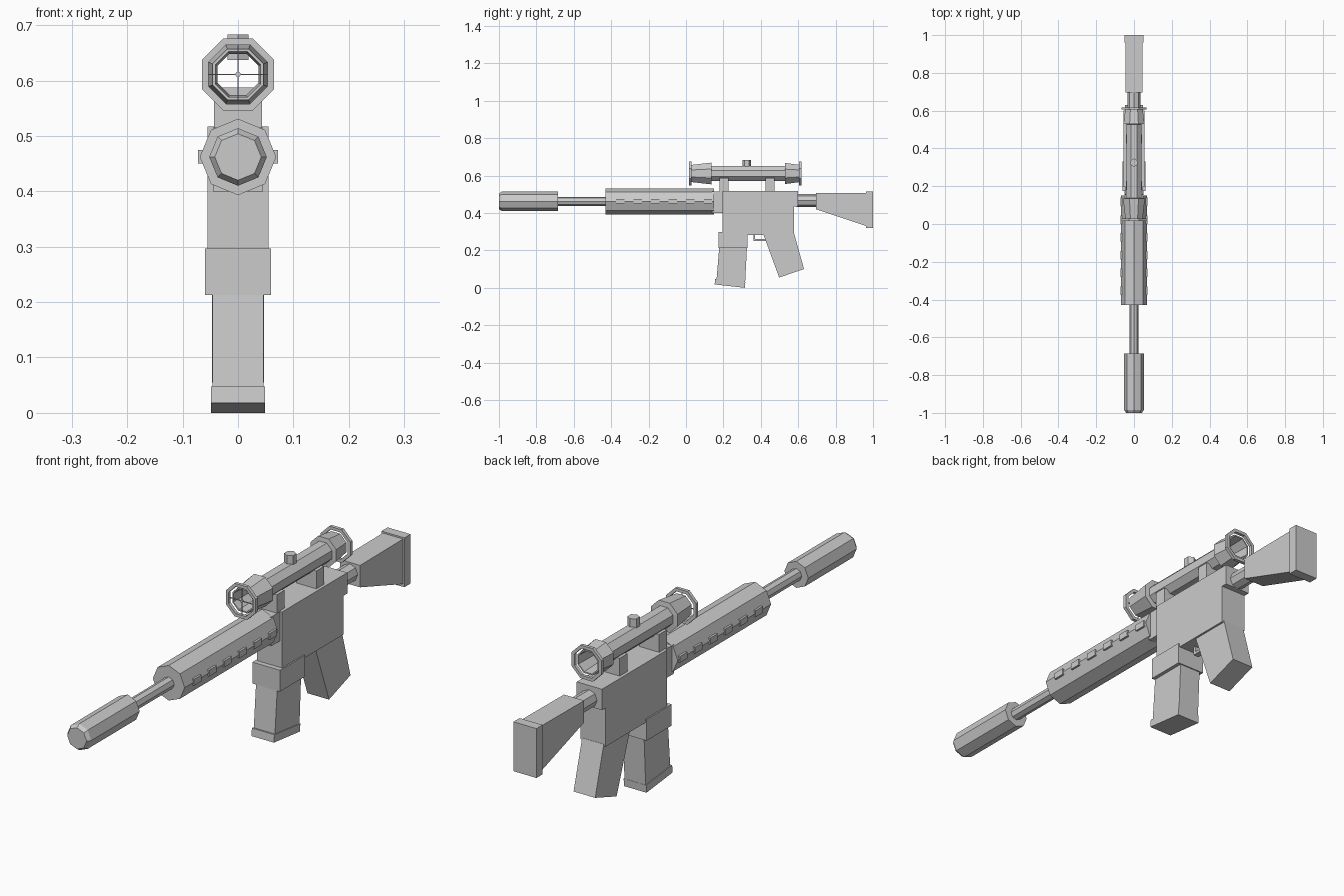
import bpy, math

if "Cube" in bpy.data.objects:
    bpy.data.objects.remove(bpy.data.objects["Cube"])

grey = bpy.data.materials.new("mid_grey")
grey.diffuse_color = (0.6, 0.6, 0.6, 1)
grey.use_nodes = True
grey.node_tree.nodes["Principled BSDF"].inputs["Base Color"].default_value = grey.diffuse_color


def make(name, verts, faces):
    mesh = bpy.data.meshes.new(name)
    mesh.from_pydata(verts, [], faces)
    mesh.update()
    mesh.materials.append(grey)
    ob = bpy.data.objects.new(name, mesh)
    bpy.context.collection.objects.link(ob)
    return ob


def slab(name, profile, hw):
    """Side profile of (y, z) points, counter-clockwise, widened to +-hw in x."""
    n = len(profile)
    verts = [(-hw, y, z) for y, z in profile] + [(hw, y, z) for y, z in profile]
    faces = [tuple(reversed(range(n))), tuple(range(n, 2 * n))]
    faces += [(i, (i + 1) % n, n + (i + 1) % n, n + i) for i in range(n)]
    return make(name, verts, faces)


def box(name, y0, y1, z0, z1, hw):
    return slab(name, [(y0, z0), (y1, z0), (y1, z1), (y0, z1)], hw)


def lathe(name, rings, cz, sides=8, turn=0.0, closed=False):
    """Rings of (y, radius) about the y axis; closed joins last ring to first."""
    verts, faces = [], []
    for y, r in rings:
        for k in range(sides):
            a = turn + 2 * math.pi * k / sides
            verts.append((r * math.cos(a), y, cz + r * math.sin(a)))
    m = len(rings)
    for j in range(m if closed else m - 1):
        for k in range(sides):
            a, b = j * sides, ((j + 1) % m) * sides
            k2 = (k + 1) % sides
            faces.append((a + k, b + k, b + k2, a + k2))
    if not closed:
        faces.append(tuple(range(sides)))
        faces.append(tuple(reversed(range((m - 1) * sides, m * sides))))
    return make(name, verts, faces)


# Barrel line
BZ = 0.462
lathe("muzzle_tube", [(-1, 0.042), (-0.985, 0.052), (-0.685, 0.052)], BZ)
lathe("barrel", [(-0.70, 0.024), (-0.42, 0.024)], BZ)
lathe("handguard", [(-0.43, 0.069), (0.15, 0.069)], BZ)
box("barrel_collar", 0.14, 0.20, 0.40, 0.515, 0.045)
for i in range(6):
    y = -0.375 + i * 0.094
    box("handguard_stud", y, y + 0.045, 0.45, 0.475, 0.072)

# Receiver and lower parts
slab("receiver", [(0.195, 0.283), (0.577, 0.283), (0.577, 0.435),
                  (0.60, 0.435), (0.60, 0.517), (0.195, 0.517)], 0.055)
box("magazine_well", 0.175, 0.33, 0.213, 0.297, 0.06)
slab("magazine", [(0.163, 0.04), (0.316, 0.025), (0.326, 0.22), (0.178, 0.22)], 0.046)
slab("magazine_base", [(0.153, 0.018), (0.315, 0.0), (0.317, 0.03), (0.156, 0.048)], 0.049)
slab("grip", [(0.498, 0.055), (0.631, 0.10), (0.578, 0.29), (0.412, 0.29)], 0.047)
box("trigger_guard_bottom", 0.36, 0.43, 0.25, 0.26, 0.012)
box("trigger_guard_front", 0.36, 0.37, 0.25, 0.285, 0.012)

# Stock
lathe("stock_tube", [(0.59, 0.034), (0.71, 0.034)], 0.467)
slab("stock", [(0.695, 0.42), (0.965, 0.33), (0.965, 0.508), (0.695, 0.506)], 0.044)
box("butt_pad", 0.962, 1.0, 0.32, 0.514, 0.05)

# Hollow scope: tube, tapered bells, end rings
SZ, FLAT = 0.611, math.pi / 8
K = 1 / math.cos(FLAT)
outer = [(0.03, 0.046), (0.135, 0.058), (0.137, 0.039), (0.528, 0.039),
         (0.53, 0.056), (0.608, 0.046)]
inner = [(0.608, 0.041), (0.53, 0.037), (0.135, 0.037), (0.03, 0.041)]
lathe("scope_tube", [(y, r * K) for y, r in outer + inner], SZ, 8, FLAT, True)
for y in (0.017, 0.605):
    lathe("scope_ring", [(y, 0.065 * K), (y + 0.013, 0.065 * K),
                         (y + 0.013, 0.053 * K), (y, 0.053 * K)], SZ, 8, FLAT, True)

# Crosshair bars with a centre bead, reaching the front ring
box("crosshair_upright", 0.022, 0.026, SZ - 0.055, SZ + 0.055, 0.0012)
box("crosshair_level", 0.022, 0.026, SZ - 0.0012, SZ + 0.0012, 0.055)
lathe("crosshair_bead", [(0.02, 0.005), (0.028, 0.005)], SZ)

# Turret knob and mounts
bpy.ops.mesh.primitive_cylinder_add(vertices=6, radius=0.022, depth=0.046,
                                    location=(0, 0.325, 0.66))
knob = bpy.context.object
knob.name = "scope_knob"
knob.data.materials.append(grey)
for y in (0.18, 0.425):
    box("scope_mount", y, y + 0.048, 0.51, 0.587, 0.043)
